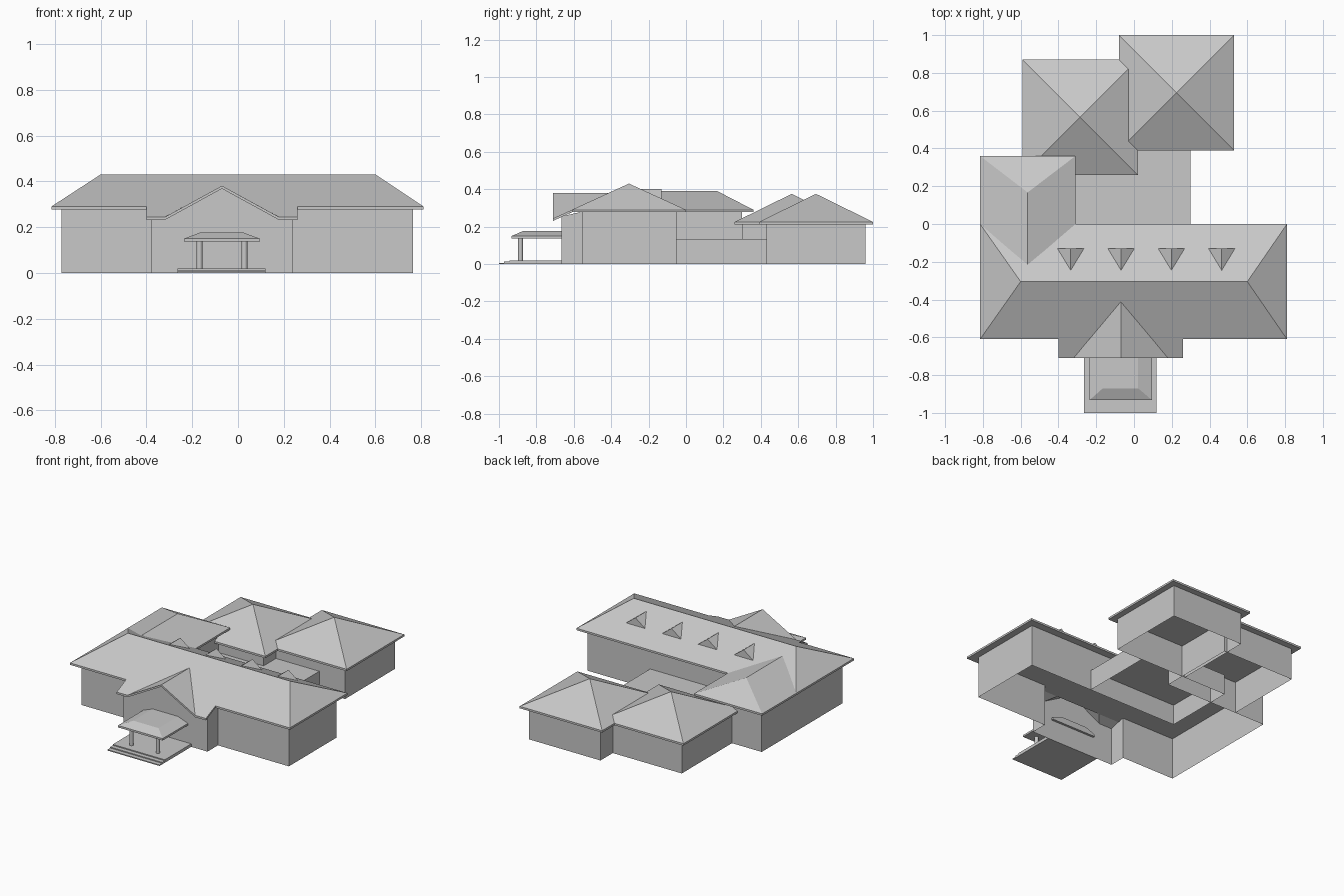
import bpy

cube = bpy.data.objects.get("Cube")
if cube:
    bpy.data.objects.remove(cube)

grey = bpy.data.materials.new("plain grey")
grey.use_nodes = True
GREY = (0.58, 0.58, 0.58, 1)
grey.diffuse_color = GREY
grey.node_tree.nodes["Principled BSDF"].inputs["Base Color"].default_value = GREY


def mesh(name, verts, faces):
    data = bpy.data.meshes.new(name)
    data.from_pydata(verts, [], faces)
    data.materials.append(grey)
    obj = bpy.data.objects.new(name, data)
    bpy.context.collection.objects.link(obj)
    return obj


def loft(name, rings):
    """Closed solid through a stack of equal rings."""
    n = len(rings[0])
    verts = [p for ring in rings for p in ring]
    faces = [tuple(reversed(range(n))), tuple(range(len(verts) - n, len(verts)))]
    for k in range(len(rings) - 1):
        for i in range(n):
            j = (i + 1) % n
            faces.append((k*n + i, k*n + j, k*n + n + j, k*n + n + i))
    return mesh(name, verts, faces)


def rect(x0, x1, y0, y1, z):
    return [(x0, y0, z), (x1, y0, z), (x1, y1, z), (x0, y1, z)]


def box(name, x0, x1, y0, y1, z0, z1):
    return loft(name, [rect(x0, x1, y0, y1, z0), rect(x0, x1, y0, y1, z1)])


def hip_roof(name, x0, x1, y0, y1, z, top, a, b):
    """Thin eave slab under slopes that rise to the ridge from a to b."""
    verts = rect(x0, x1, y0, y1, z - 0.013) + rect(x0, x1, y0, y1, z)
    verts += [(*a, top), (*b, top)]
    faces = [(3, 2, 1, 0)] + [(i, (i + 1) % 4, (i + 1) % 4 + 4, i + 4) for i in range(4)]
    if a == b:
        verts.pop()
        faces += [(i + 4, (i + 1) % 4 + 4, 8) for i in range(4)]
    elif a[1] == b[1]:
        faces += [(4, 5, 9, 8), (5, 6, 9), (6, 7, 8, 9), (7, 4, 8)]
    else:
        faces += [(4, 5, 8), (5, 6, 9, 8), (6, 7, 9), (7, 4, 8, 9)]
    return mesh(name, verts, faces)


def walls(name, points, closed=True):
    """Open-bottomed wall shell along a plan of (x, y, height)."""
    n = len(points)
    verts = [(x, y, 0) for x, y, h in points] + list(points)
    faces = [(i, (i + 1) % n, (i + 1) % n + n, i + n) for i in range(n if closed else n - 1)]
    return mesh(name, verts, faces)


def sheet(name, points, thick=0.013):
    """Roof panel with its underside dropped straight down."""
    return loft(name, [[(x, y, z - thick) for x, y, z in points], points])


# Main hall with its rear wing
RIDGE, EAVE, MID = 0.43, 0.29, -0.07
SLOPE = (RIDGE - EAVE) / 0.305


def main_z(y):
    return RIDGE - SLOPE * abs(y + 0.305)


H = 0.28
walls("main_walls", [
    (0.24, -0.665, 0.255), (0.24, -0.555, H), (0.765, -0.555, H), (0.765, -0.05, H),
    (-0.355, -0.05, H), (-0.355, 0.3, H), (-0.77, 0.3, H), (-0.77, -0.555, H),
    (-0.38, -0.555, H), (-0.38, -0.665, 0.255)], closed=False)
hip_roof("main_roof", -0.815, 0.81, -0.61, 0, EAVE, RIDGE, (-0.6, -0.305), (0.6, -0.305))
hip_roof("wing_roof", -0.815, -0.31, -0.005, 0.36, EAVE, 0.39, (-0.563, -0.215), (-0.563, 0.167))

# Gabled front bay
half = [(0.31, 0), (0.31, 0.255), (0.22, 0.255)]
outline = [(MID - x, z) for x, z in half] + [(MID, 0.37)]
outline += [(MID + x, z) for x, z in reversed(half)]
mesh("bay_gable_wall", [(x, -0.665, z) for x, z in outline], [tuple(reversed(range(7)))])
low = main_z(-0.71)
for side, s in (("left", 1), ("right", -1)):
    eave = [(0.33, -0.71, low), (0.33, -0.61, EAVE), (0.167, -0.61, EAVE), (0.25, -0.71, low)]
    gable = [(0.25, -0.71, low), (0.167, -0.61, EAVE), (0, -0.41, 0.381), (0, -0.71, 0.381)]
    for part, pts in (("bay_eave", eave), ("gable_roof", gable)):
        pts = [(MID + s * x, y, z) for x, y, z in pts]
        sheet(f"{side}_{part}", pts if s < 0 else pts[::-1]).data.flip_normals()

# Dormers along the rear slope
for i in range(4):
    x = -0.335 + 0.2665 * i
    base, top = main_z(-0.13), main_z(-0.245)
    mesh(f"dormer_{i + 1}",
         [(x - 0.07, -0.13, base), (x + 0.07, -0.13, base), (x, -0.13, top), (x, -0.245, top)],
         [(0, 2, 1), (0, 3, 2), (1, 2, 3), (0, 1, 3)])

# Two rear pavilions with pyramid roofs
for name, cx, cy in (("left_pavilion", 0.225, 0.695), ("right_pavilion", -0.285, 0.565)):
    r, w = 0.305, 0.265
    walls(name + "_walls", [(x, y, 0.215) for x, y, z in rect(cx - w, cx + w, cy - w, cy + w, 0)])
    hip_roof(name + "_roof", cx - r, cx + r, cy - r, cy + r, 0.225, 0.375, (cx, cy), (cx, cy))

# Low flat connector between the hall and the pavilions
link = rect(-0.355, 0.3, -0.05, 0.43, 0.135)
walls("connector_walls", link)
mesh("connector_roof", link, [(0, 1, 2, 3)])

# Entrance porch: steps, round columns and canopy
for i in range(3):
    box(f"porch_step_{i + 1}", -0.265, 0.12, -1 + 0.028 * i, -0.665, 0.0067 * i, 0.0067 * (i + 1))
for side, x in (("left", 0.028), ("right", -0.168)):
    bpy.ops.mesh.primitive_cylinder_add(vertices=20, radius=0.013, depth=0.12,
                                        location=(x, -0.885, 0.08))
    column = bpy.context.object
    column.name = side + "_porch_column"
    column.data.materials.append(grey)
    bpy.ops.object.shade_smooth_by_angle()
loft("porch_canopy", [
    rect(-0.235, 0.095, -0.932, -0.65, 0.137), rect(-0.235, 0.095, -0.932, -0.65, 0.15),
    rect(-0.165, 0.022, -0.87, -0.65, 0.177)])
